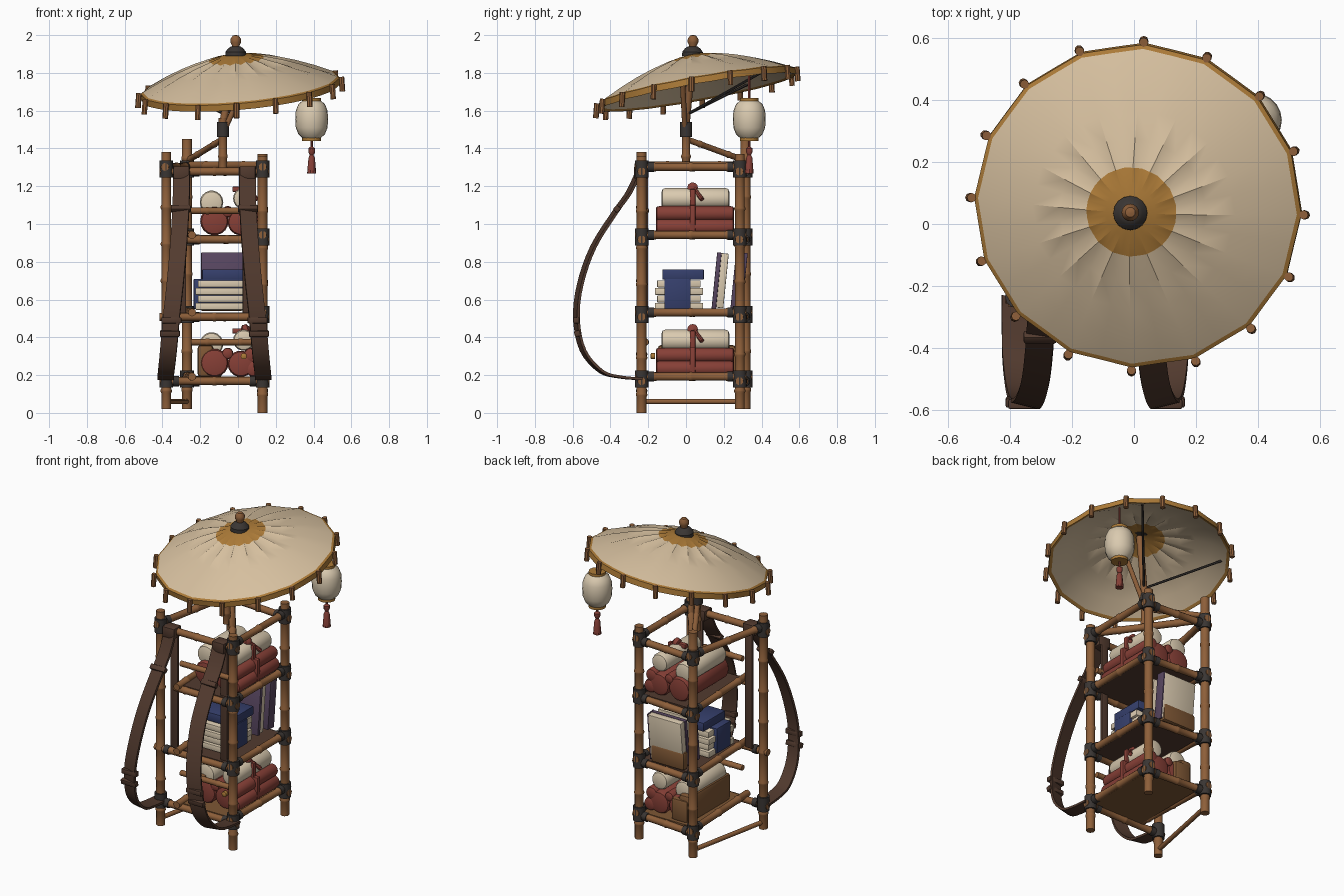
import bpy, bmesh, math
from mathutils import Vector as V, Matrix

if "Cube" in bpy.data.objects:
    bpy.data.objects.remove(bpy.data.objects["Cube"])

def mat(name, r, g, b):
    m = bpy.data.materials.new(name)
    m.diffuse_color = (r, g, b, 1)
    m.use_nodes = True
    m.node_tree.nodes["Principled BSDF"].inputs["Base Color"].default_value = m.diffuse_color
    return m

WOOD = mat("bamboo", .27, .115, .042)
LASH = mat("dark_lashing", .042, .036, .033)
PAPER = mat("canopy_paper", .68, .53, .35)
GOLD = mat("golden_trim", .42, .20, .04)
CREAM = mat("cream", .70, .59, .43)
RED = mat("red_cloth", .24, .05, .037)
BLUE = mat("blue_cover", .036, .05, .15)
PURPLE = mat("purple_cover", .095, .06, .115)
STRAP = mat("strap_leather", .085, .043, .028)
TAN = mat("tan_leather", .21, .095, .035)

def finish(name, bm, mats, angle=35):
    bmesh.ops.recalc_face_normals(bm, faces=bm.faces[:])
    me = bpy.data.meshes.new(name)
    bm.to_mesh(me)
    bm.free()
    for m in mats:
        me.materials.append(m)
    for p in me.polygons:
        p.use_smooth = True
    me.set_sharp_from_angle(angle=math.radians(angle))
    ob = bpy.data.objects.new(name, me)
    bpy.context.collection.objects.link(ob)
    return ob

def lathe(name, profile, p, d, m, seg=12):
    """Turn (radius, height) points around axis d starting at p."""
    bm = bmesh.new()
    M = Matrix.Translation(V(p)) @ V(d).to_track_quat('Z', 'Y').to_matrix().to_4x4()
    rings = [[bm.verts.new(M @ V((r * math.cos(a), r * math.sin(a), h)))
              for a in (2 * math.pi * i / seg for i in range(seg))] for r, h in profile]
    for A, B in zip(rings, rings[1:]):
        for i in range(seg):
            j = (i + 1) % seg
            bm.faces.new((A[i], A[j], B[j], B[i]))
    bm.faces.new(rings[0])
    bm.faces.new(rings[-1])
    return finish(name, bm, [m])

def rod(name, p, q, r, m=WOOD, nodes=0, seg=12):
    """Straight cane with raised bamboo nodes."""
    d = V(q) - V(p)
    L = d.length
    prof = [(r, 0)]
    for k in range(nodes):
        h = L * (k + .5) / nodes
        prof += [(r, h - .012), (r * 1.15, h - .004), (r * 1.15, h + .004), (r, h + .012)]
    return lathe(name, prof + [(r, L)], p, d, m, seg)

def box(name, lo, hi, m, tilt=0, bevel=.006):
    lo, hi = V(lo), V(hi)
    bm = bmesh.new()
    bmesh.ops.create_cube(bm, size=1)
    bmesh.ops.scale(bm, vec=hi - lo, verts=bm.verts)
    if bevel:
        bmesh.ops.bevel(bm, geom=bm.edges[:], offset=bevel, segments=2, affect='EDGES', profile=.5)
    bmesh.ops.rotate(bm, cent=(0, 0, 0), matrix=Matrix.Rotation(tilt, 3, 'X'), verts=bm.verts)
    bmesh.ops.translate(bm, vec=(lo + hi) / 2, verts=bm.verts)
    return finish(name, bm, [m])

# --- frame: four posts, rails, shelves and lashings
posts = {"front_left": (-.38, -.235, .02, 1.38), "front_right": (.13, -.235, 0, 1.36),
         "back_right": (.13, .285, .02, 1.37), "back_left": (-.27, .315, .02, 1.45)}
names = list(posts)
for n, (x, y, z0, z1) in posts.items():
    rod(n + "_post", (x, y, z0), (x, y, z1), .026, nodes=7)
for lv, z in enumerate((.18, .52, .93, 1.29)):
    for k in range(4):
        a, b = V(posts[names[k]][:2]), V(posts[names[(k + 1) % 4]][:2])
        inner = V((-.245, -.235))          # shelves stop short of the front left post
        short_start = k == 0 and lv == 2
        short_end = k == 3 and lv < 3
        a, b = (inner if short_start else a), (inner if short_end else b)
        e = (b - a).normalized() * .035
        zz = z + (.012 if k % 2 else -.012)
        rod(f"rail_{lv}_{names[k]}", (*(a - e), zz), (*(b + e), zz), .021, nodes=3)
        if not short_start:
            if k or lv != 1:
                rod(f"lashing_{lv}_{names[k]}", (*a, z - .045), (*a, z + .045), .036, LASH)
            rod(f"rail_wrap_{lv}_{names[k]}", (*(a + e), zz), (*(a + e * 1.9), zz), .027, LASH)
        if not short_end:
            rod(f"rail_wrap_end_{lv}_{names[k]}", (*(b - e * 1.9), zz), (*(b - e), zz), .027, LASH)
    if lv < 3:
        box(f"shelf_board_{lv}", (-.235, -.23, z - .008), (.125, .29, z + .012), STRAP if lv else TAN, bevel=0)
rod("bottom_brace", (-.38, -.235, .06), (-.27, .315, .06), .014)
rod("top_diagonal_rail", (-.27, .315, 1.31), (.13, -.235, 1.31), .021, nodes=2)
for z in (.375, 1.07):
    rod("front_guard_rod", (-.25, -.215, z), (.1, -.215, z), .017, nodes=2)

# --- parasol: pole, struts, canopy, rib tips, finial
apex, rim_c = V((-.012, .035, 1.90)), V((.012, .058, 1.732))
axis = V((-.09, -.18, 1)).normalized()
rod("parasol_pole", (-.08, 0, 1.29), (-.08, 0, 1.56), .022, nodes=2)
rod("parasol_upper_pole", (-.08, 0, 1.53), apex, .02)
rod("pole_lashing", (-.08, 0, 1.46), (-.08, 0, 1.54), .032, LASH)
rod("pole_side_strut", (-.26, .3, 1.34), (-.08, 0, 1.45), .016, nodes=2)
rod("pole_fork", (-.075, -.005, 1.49), (.06, -.02, 1.79), .014)
RIBS, R = 16, .53
U = axis.cross(V((0, 1, 0))).normalized()
W = axis.cross(U)
if U.x < 0:
    U, W = -U, -W

def canopy_point(t, a, drop=0, sag=0):
    c = apex.lerp(rim_c, .18 * t + .82 * t ** 1.75)
    return c + (U * math.cos(a) + W * math.sin(a)) * R * t - axis * (drop + sag)

bm = bmesh.new()
prof = [(.04, 0), (.15, 0), (.275, 0), (.45, 0), (.62, 0), (.8, 0), (.975, 0), (1, 0),
        (1, .034), (.965, .034), (.8, .014), (.62, .014), (.45, .014), (.275, .014), (.15, .014), (.04, .014)]
gold = {0, 1, 6, 7, 8, 13, 14}
N = RIBS * 2
rings = []
for t, d in prof:
    ring = []
    for i in range(N):
        a = math.radians(87) + 2 * math.pi * i / N
        tt = t * (math.cos(math.pi / RIBS) if i % 2 and t > .3 else 1)
        sag = .014 * math.sin(math.pi * min(t, .9)) + .003 * t
        ring.append(bm.verts.new(canopy_point(tt, a, d, sag if i % 2 and t > .2 else 0)))
    rings.append(ring)
for k in range(len(rings)):
    A, B = rings[k], rings[(k + 1) % len(rings)]
    for i in range(N):
        f = bm.faces.new((A[i], A[(i + 1) % N], B[(i + 1) % N], B[i]))
        f.material_index = 1 if k in gold else 0
finish("parasol_canopy", bm, [PAPER, GOLD], 30)
for i in range(RIBS):
    a = math.radians(87) + 2 * math.pi * i / RIBS
    p = canopy_point(1.0, a, -.004)
    out = (p - rim_c).normalized()
    rod(f"rib_tip_{i}", p + out * .008, p + out * .014 - V((0, 0, .078)), .015, seg=8)
for deg in (52, 145):
    rod("canopy_stay", (-.07, .005, 1.58), canopy_point(.93, math.radians(deg), .02), .007, LASH, seg=6)
lathe("finial_collar", [(.055, -.012), (.055, .01), (.04, .03), (.025, .04)], apex, (0, .03, 1), LASH, 16)
lathe("finial_knob", [(.02, 0), (.02, .045), (.028, .06), (.028, .08), (.016, .097), (.004, .1)],
      apex, (0, .03, 1), WOOD, 16)

# --- hanging lantern with tassel
lx, ly = .39, .335
rod("lantern_cord", (lx, ly, 1.66), (lx, ly, 1.80), .007, RED, seg=6)
lathe("lantern_body", [(.045, 1.452), (.07, 1.475), (.084, 1.51), (.087, 1.555), (.084, 1.6), (.07, 1.635), (.045, 1.655)],
      (lx, ly, 0), (0, 0, 1), CREAM, 20)
for z in (1.44, 1.65):
    rod("lantern_cap", (lx, ly, z), (lx, ly, z + .017), .05, GOLD, seg=16)
lathe("tassel", [(.024, 1.268), (.017, 1.35), (.01, 1.365), (.018, 1.38), (.018, 1.40), (.006, 1.41), (.006, 1.44)],
      (lx, ly, 0), (0, 0, 1), RED, 10)

# --- shoulder straps, mirrored about the frame's middle
MID = -.125
path = [(.175, -.24, 1.30), (.175, -.30, 1.17), (.178, -.37, 1.07), (.19, -.49, .88), (.208, -.56, .68), (.228, -.58, .50),
        (.243, -.545, .33), (.255, -.45, .22), (.258, -.35, .19), (.258, -.24, .18)]
pts = []
P = [V(p) for p in path]
for i in range(len(P) - 1):
    p0, p1, p2, p3 = P[max(i - 1, 0)], P[i], P[i + 1], P[min(i + 2, len(P) - 1)]
    for s in range(4):
        t = s / 4
        pts.append(.5 * (2 * p1 + (p2 - p0) * t + (2 * p0 - 5 * p1 + 4 * p2 - p3) * t * t
                         + (3 * p1 - p0 - 3 * p2 + p3) * t ** 3))
pts.append(P[-1])
for side, s in (("left", -1), ("right", 1)):
    bm = bmesh.new()
    secs = []
    for i, p in enumerate(pts):
        tan = (pts[min(i + 1, len(pts) - 1)] - pts[max(i - 1, 0)]).normalized()
        w = V((1, .25, 0)).normalized() * .045
        n = tan.cross(w).normalized() * .007
        secs.append([bm.verts.new((MID + s * q.x, q.y, q.z)) for q in (p + w + n, p - w + n, p - w - n, p + w - n)])
    for A, B in zip(secs, secs[1:]):
        for k in range(4):
            bm.faces.new((A[k], A[(k + 1) % 4], B[(k + 1) % 4], B[k]))
    bm.faces.new(secs[0])
    bm.faces.new(secs[-1])
    finish(side + "_strap", bm, [STRAP])
    for (x, y, z), tl in (((.178, -.365, 1.08), .75), ((.228, -.581, .49), 0), ((.236, -.575, .42), -.2)):
        c = V((MID + s * x, y, z))
        box(side + "_buckle", c - V((.053, .016, .016)), c + V((.053, .016, .016)), STRAP, -tl)
    c = MID + s * .175
    box(side + "_strap_loop", (c - .042, -.275, 1.24), (c + .042, -.20, 1.305), STRAP)
    box(side + "_back_strap", (c - .025, -.215, .52), (c + .025, -.2, 1.25), STRAP, bevel=.003)

# --- rolled bundles on the bottom and top shelves
def roll(name, x, z, r, y0, y1, m):
    L = y1 - y0
    lathe(name, [(r * .6, 0), (r * .9, .006), (r, .02), (r, L - .02), (r * .9, L - .006), (r * .6, L)],
          (x, y0, z), (0, 1, 0), m, 18)

for n, z in (("bottom", .19), ("top", .94)):
    for x, dz, r in ((-.125, .075, .075), (.015, .07, .07), (.08, .045, .042), (-.055, .125, .03), (.07, .115, .04)):
        roll(n + "_red_roll", x, z + dz, r, -.16, .255, RED)
    roll(n + "_cream_roll", -.14, z + .175, .062, -.13, .23, CREAM)
    roll(n + "_cream_roll", .03, z + .195, .056, -.13, .23, CREAM)
    box(n + "_tie_side", (.088, .02, z + .01), (.124, .05, z + .16), RED)
    box(n + "_tie_top", (-.03, .02, z + .23), (.05, .05, z + .258), RED)
    box(n + "_tie_slope", (.075, .02, z + .13), (.095, .05, z + .245), RED)
    lathe(n + "_tie_knot", [(.008, -.025), (.028, -.012), (.028, .012), (.008, .025)], (.04, .035, z + .25), (1, 0, .3), RED)
    rod(n + "_tie_tail", (.05, .04, z + .25), (.10, .085, z + .19), .012, RED, seg=8)
box("tan_satchel", (-.215, -.15, .19), (-.13, .265, .36), TAN, bevel=.02)
box("tan_satchel_end", (-.20, .20, .19), (-.085, .275, .33), TAN, bevel=.015)
lathe("satchel_clasp", [(.016, 0), (.016, .02), (.006, .024)], (.03, -.165, .3), (0, -1, 0), GOLD)

# --- books on the middle shelf
for i in range(4):
    z = .545 + i * .04
    dx = .012 * (i % 2)
    box("stacked_book", (-.225 + dx, -.165 + dx, z), (.035 + dx, .09 - dx, z + .037), CREAM, bevel=.004)
box("book_wrap", (-.235, -.115, .55), (.052, .025, .71), BLUE)
box("top_blue_book", (-.19, -.125, .705), (.045, .095, .76), BLUE)
for y in (.15, .25):
    box("leaning_cover", (-.195, y, .55), (.045, y + .024, .85), PURPLE, -.1, .004)
    box("leaning_pages", (-.19, y + .022, .555), (.04, y + .062, .845), CREAM, -.1, .004)
box("leaning_spine", (.038, .25, .55), (.046, .312, .85), PURPLE, -.1, .002)
box("tan_case", (-.2, .262, .54), (.03, .31, .65), TAN, bevel=.012)
